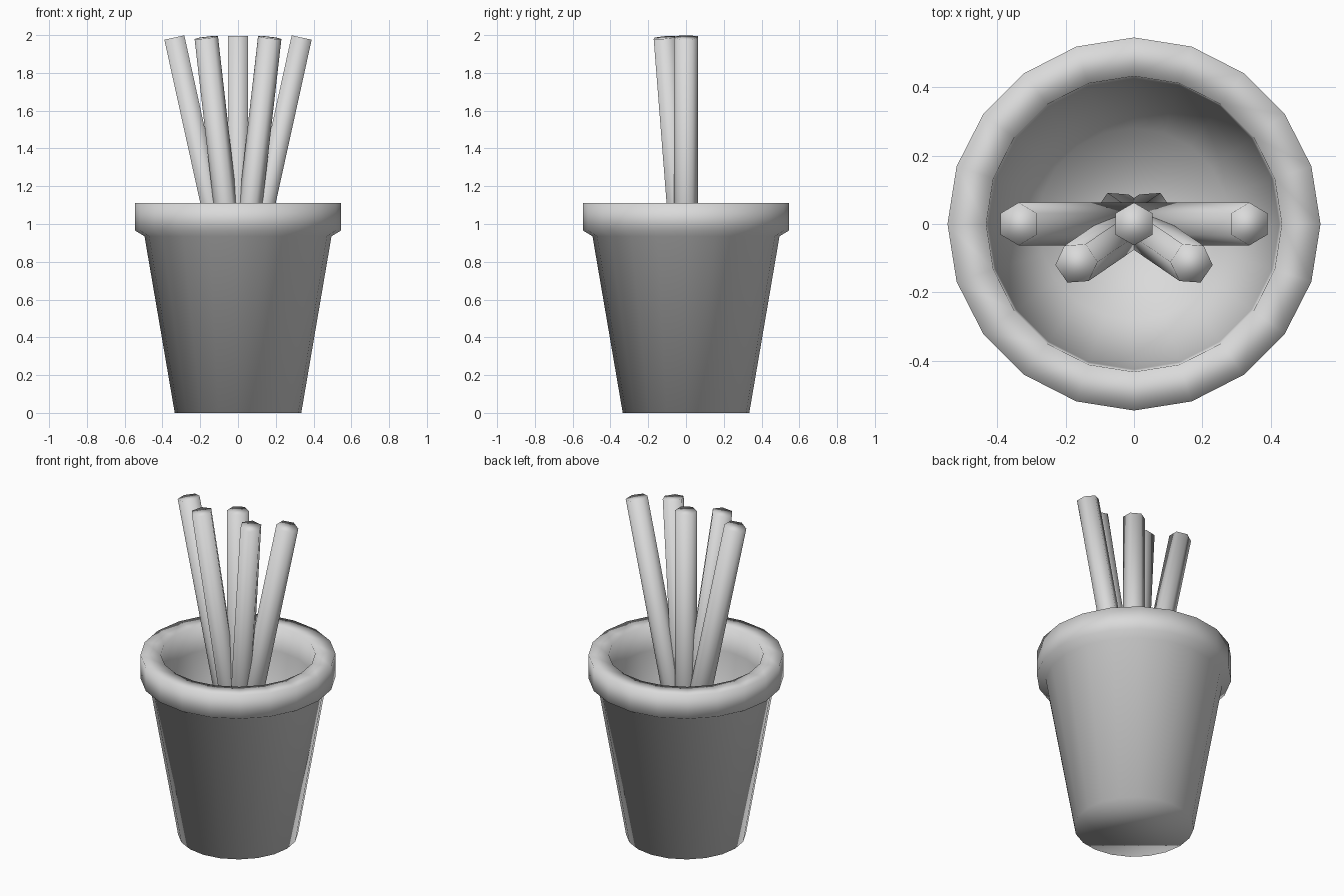
import bpy, bmesh, math
from mathutils import Vector, Matrix

if "Cube" in bpy.data.objects:
    bpy.data.objects.remove(bpy.data.objects["Cube"], do_unlink=True)

SIDES = 20
FLOOR = 0.06

# One plain grey for everything
grey = bpy.data.materials.new("plain grey")
grey.use_nodes = True
colour = (0.7, 0.7, 0.7, 1)
grey.diffuse_color = colour
grey.node_tree.nodes["Principled BSDF"].inputs["Base Color"].default_value = colour


def finish(name, bm):
    bmesh.ops.recalc_face_normals(bm, faces=bm.faces)
    for face in bm.faces:
        face.smooth = True
    mesh = bpy.data.meshes.new(name)
    bm.to_mesh(mesh)
    bm.free()
    mesh.materials.append(grey)
    obj = bpy.data.objects.new(name, mesh)
    bpy.context.collection.objects.link(obj)
    return obj


def lathe(name, profile):
    """Turn (radius, height) points about z, capping both ends."""
    bm = bmesh.new()
    rings = []
    for r, z in profile:
        angles = [math.tau * i / SIDES for i in range(SIDES)]
        rings.append([bm.verts.new((r * math.cos(a), r * math.sin(a), z)) for a in angles])
    for low, high in zip(rings, rings[1:]):
        for i in range(SIDES):
            j = (i + 1) % SIDES
            bm.faces.new((low[i], low[j], high[j], high[i]))
    bm.faces.new(rings[0])
    bm.faces.new(rings[-1])
    return finish(name, bm)


def stick(name, top, slope, heading):
    """Six-sided rod leaning along a heading, ending at the pot floor."""
    tilt = math.atan(slope)
    length = (top[2] - FLOOR) / math.cos(tilt) - 0.02
    bm = bmesh.new()
    bmesh.ops.create_cone(bm, cap_ends=True, segments=6, radius1=0.0625,
                          radius2=0.0625, depth=length)
    # Pivot at the top, with two hexagon corners across the lean
    bmesh.ops.translate(bm, verts=bm.verts, vec=(0, 0, -length / 2))
    widest = max(bm.verts, key=lambda v: v.co.x)
    corner = math.atan2(widest.co.y, widest.co.x)
    place = (Matrix.Translation(Vector(top)) @ Matrix.Rotation(heading, 4, 'Z')
             @ Matrix.Rotation(tilt, 4, 'Y') @ Matrix.Rotation(math.pi / 2 - corner, 4, 'Z'))
    bmesh.ops.transform(bm, matrix=place, verts=bm.verts)
    return finish(name, bm)


# Pot: tapered wall, thick rim, hollow inside
lathe("pot", [(0.335, 0), (0.495, 0.935), (0.545, 0.965), (0.545, 1.11),
              (0.432, 1.11), (0.425, 0.96), (0.28, FLOOR)])

# Sticks: one upright, two mirrored pairs
stick("center_stick", (0, 0, 1.995), 0, 0)
for side, s in (("left", 1), ("right", -1)):
    stick(side + "_side_stick", (s * 0.337, 0, 1.987), 0.22, 0 if s > 0 else math.pi)
    stick(side + "_front_stick", (s * 0.168, -0.115, 1.987), 0.139,
          math.atan2(-0.115, s * 0.168))
